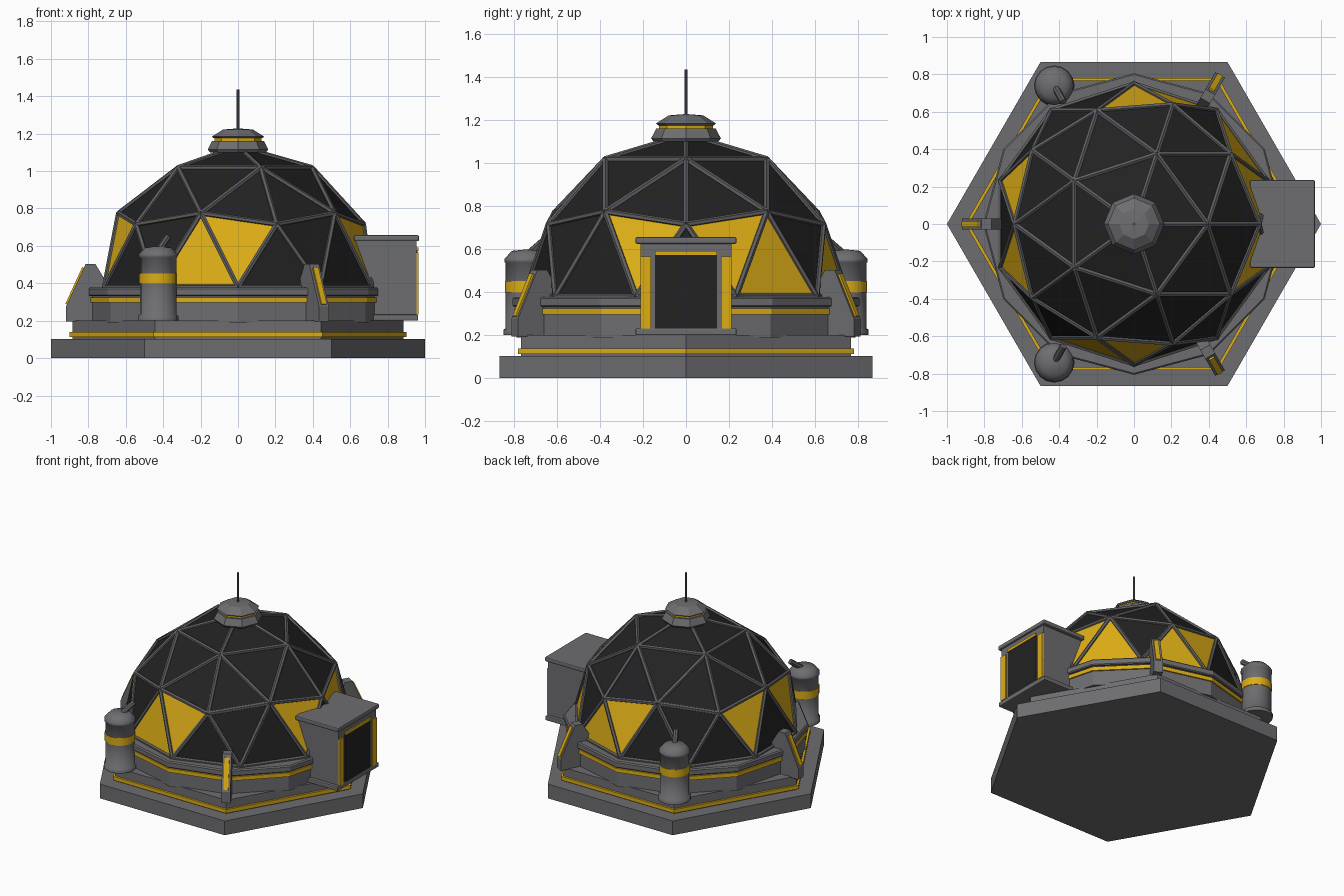
import bpy, bmesh, math
from mathutils import Vector, Matrix

if "Cube" in bpy.data.objects:
    bpy.data.objects.remove(bpy.data.objects["Cube"])


def mat(name, rgb):
    m = bpy.data.materials.new(name)
    m.diffuse_color = (*rgb, 1)
    m.use_nodes = True
    m.node_tree.nodes["Principled BSDF"].inputs["Base Color"].default_value = m.diffuse_color
    return m


GREY = mat("hull grey", (0.155, 0.155, 0.165))
STRUT = mat("strut grey", (0.115, 0.115, 0.12))
BLACK = mat("panel black", (0.016, 0.016, 0.017))
YELLOW = mat("accent yellow", (0.72, 0.42, 0.008))


def finish(bm, name, *mats):
    bmesh.ops.recalc_face_normals(bm, faces=bm.faces)
    me = bpy.data.meshes.new(name)
    bm.to_mesh(me)
    bm.free()
    for m in mats:
        me.materials.append(m)
    ob = bpy.data.objects.new(name, me)
    bpy.context.collection.objects.link(ob)
    return ob


def lathe(name, profile, n, m, at=(0, 0), smooth=False):
    """Closed turned solid from (radius, z) points, first corner on +x."""
    bm = bmesh.new()
    rings = [[bm.verts.new((at[0] + r * math.cos(2 * math.pi * i / n),
                            at[1] + r * math.sin(2 * math.pi * i / n), z))
              for i in range(n)] for r, z in profile]
    for a, b in zip(rings, rings[1:]):
        for i in range(n):
            f = bm.faces.new((a[i], a[(i + 1) % n], b[(i + 1) % n], b[i]))
            f.smooth = smooth
    bm.faces.new(rings[0])
    bm.faces.new(rings[-1])
    if smooth:
        for e in bm.edges:
            if len(e.link_faces) == 2 and e.calc_face_angle(0) > 0.6:
                e.smooth = False
    return finish(bm, name, m)


def box(name, x, y, z, m, bevel=0):
    bm = bmesh.new()
    size = [b - a for a, b in (x, y, z)]
    mid = [(a + b) / 2 for a, b in (x, y, z)]
    bmesh.ops.create_cube(bm, size=1, matrix=Matrix.Translation(mid) @ Matrix.Diagonal((*size, 1)))
    if bevel:
        bmesh.ops.bevel(bm, geom=bm.edges[:], offset=bevel, segments=2, affect='EDGES', profile=0.5)
    return finish(bm, name, m)


def tube(bm, a, b, r, n):
    a, b = Vector(a), Vector(b)
    rot = (b - a).to_track_quat('Z', 'Y').to_matrix().to_4x4()
    bmesh.ops.create_cone(bm, cap_ends=True, segments=n, radius1=r, radius2=r,
                          depth=(b - a).length, matrix=Matrix.Translation((a + b) / 2) @ rot)


def slab(name, profile, half, angle, m):
    """Radial (r, z) outline given a thickness and turned about z."""
    bm = bmesh.new()
    sides = [[bm.verts.new((r, s * half, z)) for r, z in profile] for s in (-1, 1)]
    n = len(profile)
    for i in range(n):
        j = (i + 1) % n
        bm.faces.new((sides[0][i], sides[0][j], sides[1][j], sides[1][i]))
    for s in sides:
        bm.faces.new(s)
    bmesh.ops.rotate(bm, verts=bm.verts, cent=(0, 0, 0), matrix=Matrix.Rotation(math.radians(angle), 3, 'Z'))
    return finish(bm, name, m)


# Hexagonal platform
lathe("base_slab", [(1, 0), (1, 0.103)], 6, GREY)
lathe("base_step", [(0.885, 0.1), (0.885, 0.2)], 6, GREY)
lathe("base_stripe", [(0.902, 0.112), (0.902, 0.139)], 6, YELLOW)

# Twelve-sided ring under the dome
lathe("ring_wall", [(0.787, 0.19), (0.787, 0.34)], 12, GREY)
lathe("ring_stripe", [(0.797, 0.296), (0.797, 0.324)], 12, YELLOW)
lathe("ring_ledge", [(0.8, 0.332), (0.806, 0.338), (0.806, 0.37), (0.798, 0.378)], 12, GREY)

# Geodesic dome: panels coloured by 18 degree sector in the bottom row
R, Z0 = 0.75, 0.38
bm = bmesh.new()
bmesh.ops.create_icosphere(bm, subdivisions=2, radius=R)
low = [f for f in bm.faces if f.calc_center_median().z < 0]
bmesh.ops.delete(bm, geom=low, context='FACES')
lit_sectors = {1, 2, 4, 5, 9, 11, 14, 15, 19}
for f in bm.faces:
    c = f.calc_center_median()
    sector = round(math.degrees(math.atan2(c.y, c.x)) / 18) % 20
    bottom_row = min(v.co.z for v in f.verts) < 0.01
    f.material_index = int(bottom_row and sector in lit_sectors)
bmesh.ops.translate(bm, verts=bm.verts, vec=(0, 0, Z0))
edges = [(e.verts[0].co.copy(), e.verts[1].co.copy()) for e in bm.edges]
finish(bm, "dome_panels", BLACK, YELLOW)
bm = bmesh.new()
for a, b in edges:
    tube(bm, a, b, 0.0145, 6)
finish(bm, "dome_struts", STRUT)

# Roof cap and antenna
lathe("cap_skirt", [(0.15, 1.1), (0.162, 1.115), (0.138, 1.162)], 8, GREY)
lathe("cap_stripe", [(0.125, 1.155), (0.125, 1.182)], 8, YELLOW)
lathe("cap_top", [(0.13, 1.176), (0.14, 1.184), (0.08, 1.222), (0.005, 1.228)], 8, GREY)
lathe("antenna", [(0.008, 1.2), (0.008, 1.436)], 8, STRUT)

# Entrance porch
box("porch_body", (0.58, 0.955), (-0.212, 0.212), (0.22, 0.64), GREY)
box("porch_sill", (0.62, 0.963), (-0.235, 0.235), (0.2, 0.232), GREY, 0.006)
box("porch_roof", (0.62, 0.968), (-0.235, 0.235), (0.625, 0.657), GREY, 0.008)
box("door", (0.95, 0.959), (-0.145, 0.145), (0.232, 0.574), BLACK)
box("door_top_stripe", (0.95, 0.964), (-0.145, 0.145), (0.573, 0.592), YELLOW)
for side, s in (("left", -1), ("right", 1)):
    y = sorted((s * 0.163, s * 0.212))
    box("door_stripe_" + side, (0.95, 0.964), y, (0.232, 0.565), YELLOW)

# Buttress fins with a sloping yellow plate
for i, ang in enumerate((60, 180, 300)):
    slab(f"fin_{i + 1}", [(0.7, 0.195), (0.92, 0.195), (0.92, 0.275), (0.815, 0.503), (0.762, 0.503), (0.7, 0.4)],
         0.03, ang, GREY)
    slab(f"fin_plate_{i + 1}", [(0.908, 0.284), (0.923, 0.29), (0.833, 0.486), (0.818, 0.48)],
         0.016, ang, YELLOW)

# Storage tanks with a slanted vent pipe
for side, s in (("front", -1), ("back", 1)):
    at = (-0.427, s * 0.74)
    lathe(f"tank_{side}", [(0.108, 0.2), (0.108, 0.226), (0.098, 0.232), (0.098, 0.535), (0.104, 0.54),
                           (0.104, 0.555), (0.07, 0.592), (0.01, 0.598)], 16, GREY, at, True)
    lathe(f"tank_stripe_{side}", [(0.102, 0.398), (0.102, 0.453)], 16, YELLOW, at, True)
    bm = bmesh.new()
    a = Vector((at[0], at[1], 0.57))
    tube(bm, a, a + Vector((0.05, -s * 0.087, 0.075)), 0.019, 8)
    finish(bm, f"tank_pipe_{side}", STRUT)
